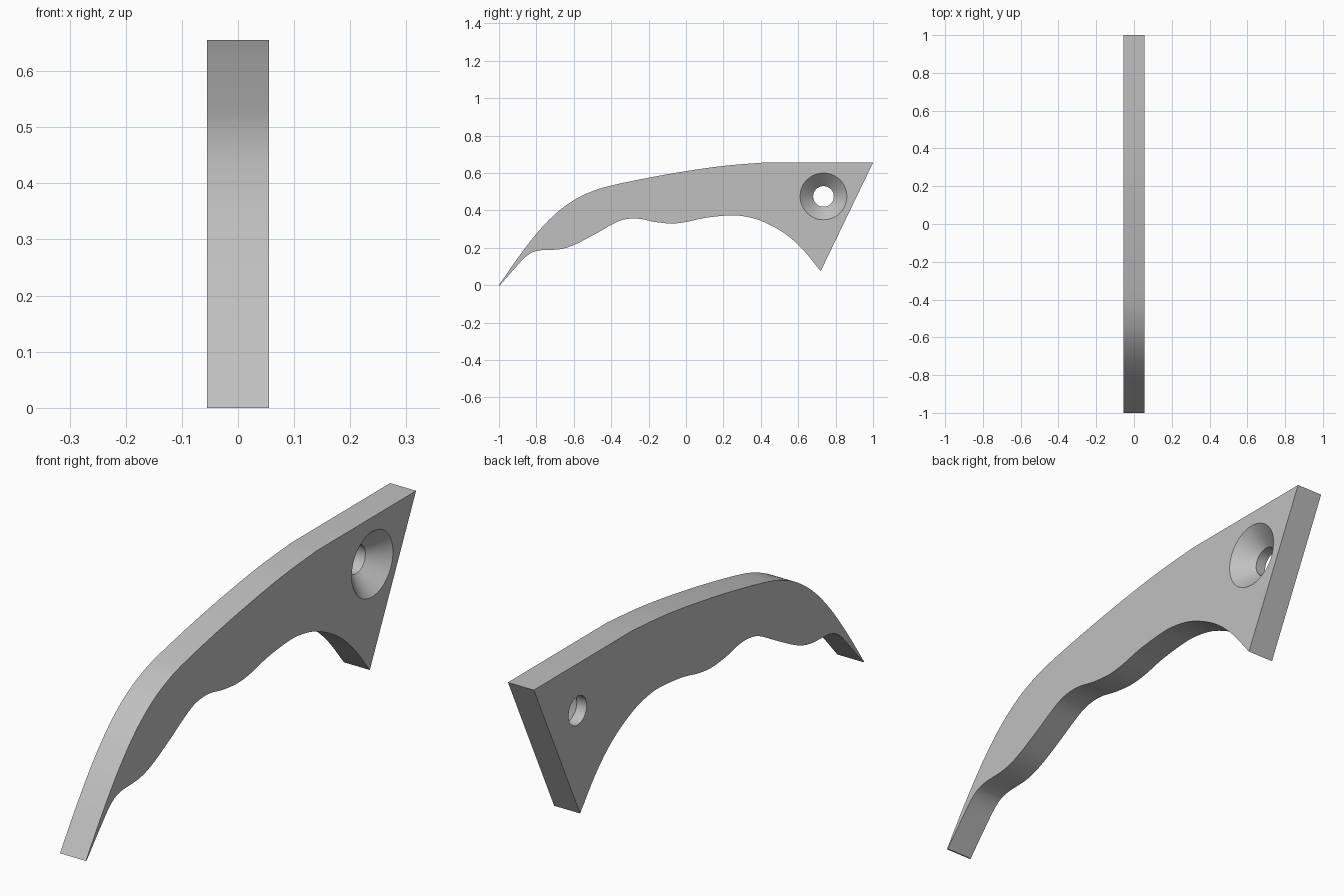
import bpy
import bmesh
import math
from mathutils import Vector

default = bpy.data.objects.get("Cube")
if default:
    bpy.data.objects.remove(default, do_unlink=True)

HALF = 0.055          # half thickness of the plate
HOLE = (0.735, 0.475)  # screw hole centre in y, z
STEPS = 6

grey = bpy.data.materials.new("light_grey")
grey.use_nodes = True
colour = (0.53, 0.53, 0.53, 1)
grey.diffuse_color = colour
grey.node_tree.nodes["Principled BSDF"].inputs["Base Color"].default_value = colour


def spline(points):
    """Smooth curve through the points, without its last point."""
    p = [Vector(q) for q in points]
    p = [2 * p[0] - p[1]] + p + [2 * p[-1] - p[-2]]
    out = []
    for a, b, c, d in zip(p, p[1:], p[2:], p[3:]):
        for i in range(STEPS):
            t = i / STEPS
            out.append(0.5 * (2 * b + (c - a) * t + (2 * a - 5 * b + 4 * c - d) * t ** 2
                              + (3 * b - a - 3 * c + d) * t ** 3))
    return out


def make_object(name, bm):
    bmesh.ops.recalc_face_normals(bm, faces=bm.faces[:])
    mesh = bpy.data.meshes.new(name)
    bm.to_mesh(mesh)
    bm.free()
    mesh.materials.append(grey)
    obj = bpy.data.objects.new(name, mesh)
    bpy.context.collection.objects.link(obj)
    return obj


# Arched back edge, straight butt end and finger-grooved lower edge
top = [(-1, 0), (-0.9, 0.145), (-0.8, 0.275), (-0.7, 0.38), (-0.6, 0.455), (-0.5, 0.503),
       (-0.4, 0.533), (-0.2, 0.575), (0, 0.61), (0.2, 0.638), (0.4, 0.655)]
bottom = [(0.72, 0.075), (0.62, 0.196), (0.52, 0.282), (0.4, 0.345), (0.3, 0.37),
          (0.22, 0.373), (0.1, 0.36), (0, 0.338), (-0.08, 0.33), (-0.17, 0.339),
          (-0.24, 0.354), (-0.3, 0.356), (-0.37, 0.338), (-0.5, 0.266), (-0.6, 0.215),
          (-0.68, 0.192), (-0.79, 0.185), (-0.85, 0.158), (-0.92, 0.085), (-0.995, 0)]
outline = spline(top) + [Vector((0.4, 0.655)), Vector((1, 0.655))] + spline(bottom)
outline.append(Vector(bottom[-1]))

bm = bmesh.new()
side = bm.faces.new([bm.verts.new((-HALF, y, z)) for y, z in outline])
result = bmesh.ops.extrude_face_region(bm, geom=[side], use_keep_orig=True)
moved = [g for g in result["geom"] if isinstance(g, bmesh.types.BMVert)]
bmesh.ops.translate(bm, verts=moved, vec=(2 * HALF, 0, 0))
handle = make_object("handle_plate", bm)

# Countersunk screw hole, turned from a short profile of x and radius
profile = [(-0.1, 0.055), (-0.013, 0.055), (HALF, 0.125), (0.1, 0.171)]
SIDES = 64
bm = bmesh.new()
rings = []
for x, r in profile:
    angles = [2 * math.pi * i / SIDES for i in range(SIDES)]
    rings.append([bm.verts.new((x, HOLE[0] + r * math.cos(a), HOLE[1] + r * math.sin(a)))
                  for a in angles])
for low, high in zip(rings, rings[1:]):
    for i in range(SIDES):
        j = (i + 1) % SIDES
        bm.faces.new((low[i], low[j], high[j], high[i]))
bm.faces.new(rings[0])
bm.faces.new(rings[-1])
cutter = make_object("screw_hole_cutter", bm)
cutter.hide_render = True

# Cut the hole, then shade the curved edges smooth
cut = handle.modifiers.new("screw_hole", "BOOLEAN")
cut.operation = "DIFFERENCE"
cut.solver = "EXACT"
cut.object = cutter
bpy.ops.object.select_all(action="DESELECT")
handle.select_set(True)
bpy.context.view_layer.objects.active = handle
bpy.ops.object.modifier_apply(modifier=cut.name)
bpy.data.objects.remove(cutter, do_unlink=True)
bpy.ops.object.shade_smooth_by_angle(angle=math.radians(30))
